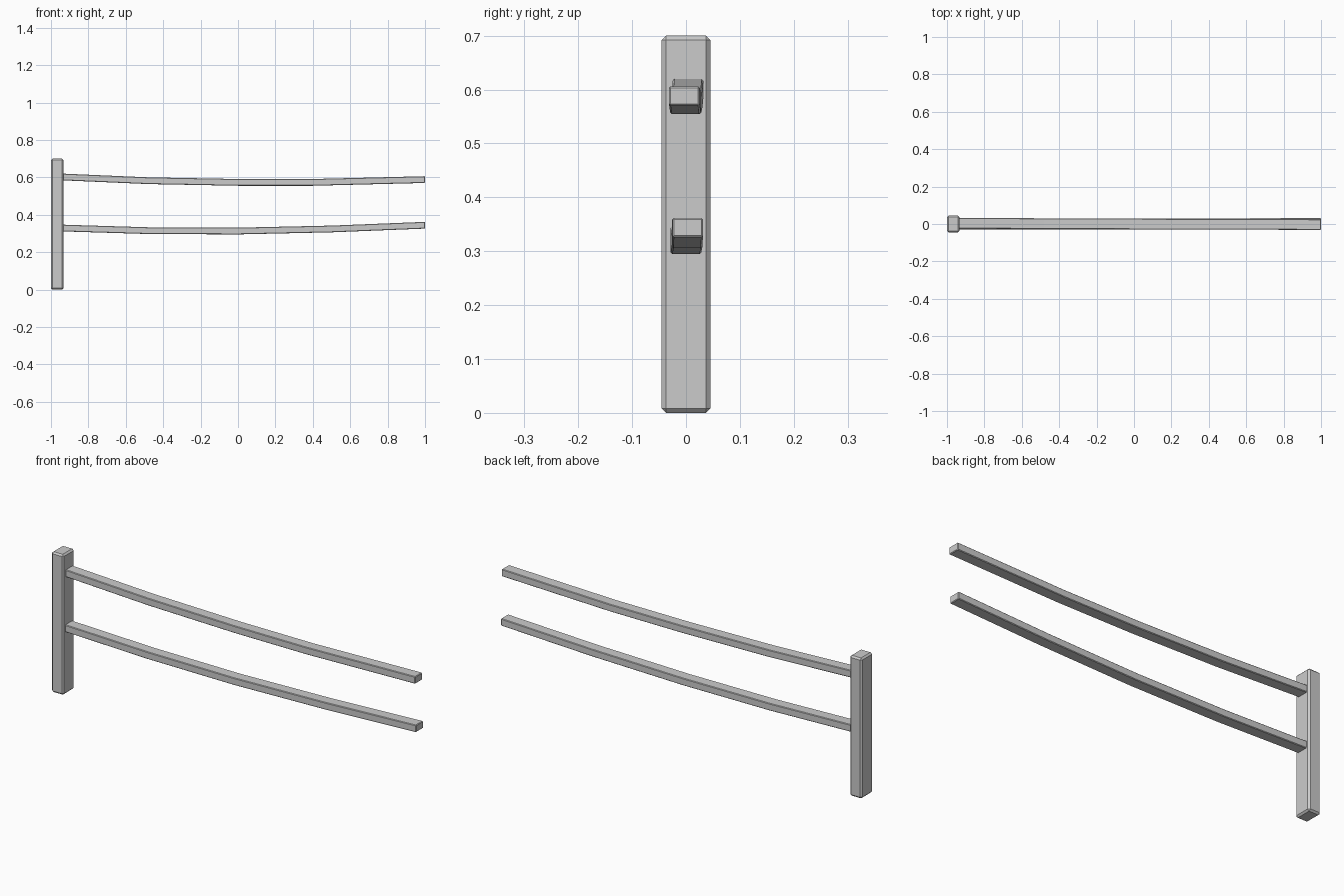
import bpy
import bmesh

default = bpy.data.objects.get("Cube")
if default:
    bpy.data.objects.remove(default)

GREY = (0.6, 0.6, 0.6, 1.0)
grey = bpy.data.materials.new("plain grey")
grey.use_nodes = True
grey.diffuse_color = GREY
grey.node_tree.nodes["Principled BSDF"].inputs["Base Color"].default_value = GREY


def sweep(name, sections, bevel):
    """Skin a row of rectangular sections, then chamfer its edges."""
    bm = bmesh.new()
    rings = []
    for x, y, z, width, height in sections:
        w, h = width / 2, height / 2
        corners = ((-w, -h), (w, -h), (w, h), (-w, h))
        rings.append([bm.verts.new((x, y + a, z + b)) for a, b in corners])
    for r, s in zip(rings, rings[1:]):
        for i in range(4):
            j = (i + 1) % 4
            bm.faces.new((r[i], r[j], s[j], s[i]))
    bm.faces.new(rings[0][::-1])
    bm.faces.new(rings[-1])
    bmesh.ops.recalc_face_normals(bm, faces=bm.faces)
    mesh = bpy.data.meshes.new(name)
    bm.to_mesh(mesh)
    bm.free()
    mesh.materials.append(grey)
    obj = bpy.data.objects.new(name, mesh)
    bpy.context.collection.objects.link(obj)
    mod = obj.modifiers.new("chamfer", "BEVEL")
    mod.width = bevel
    mod.segments = 1
    mod.limit_method = "ANGLE"
    return obj


def rail(name, path):
    """Sagging rail through (x, y, z) centre points."""
    return sweep(name, [(x, y, z, 0.057, 0.036) for x, y, z in path], 0.003)


# Upright post
sweep("post", [(-1, 0, 0.35, 0.09, 0.7), (-0.933, 0, 0.35, 0.09, 0.7)], 0.008)

# Sagging rails, rooted in the post
rail("upper_rail", [(-0.94, 0.004, 0.602), (-0.48, 0.002, 0.582),
                    (0, 0, 0.573), (0.4, -0.001, 0.573), (1, -0.003, 0.588)])
rail("lower_rail", [(-0.94, 0, 0.329), (-0.48, 0, 0.315),
                    (0, 0, 0.313), (0.5, 0.002, 0.324), (1, 0.003, 0.344)])
